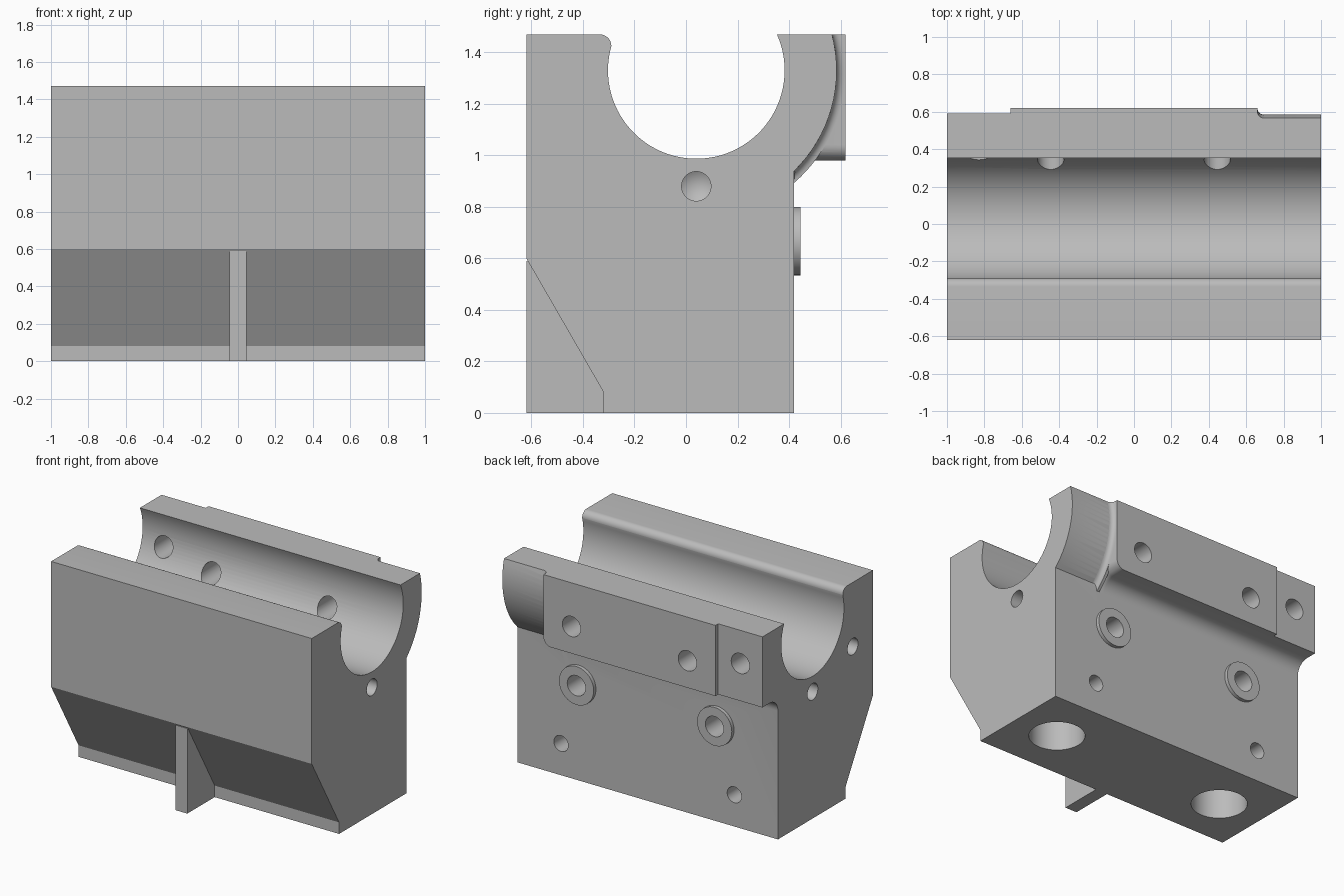
import bpy, bmesh, math
from mathutils import Vector

if "Cube" in bpy.data.objects:
    bpy.data.objects.remove(bpy.data.objects["Cube"], do_unlink=True)

steel = bpy.data.materials.new("plain grey")
steel.use_nodes = True
GREY = (0.5, 0.5, 0.5, 1)
steel.diffuse_color = GREY
steel.node_tree.nodes["Principled BSDF"].inputs["Base Color"].default_value = GREY

TOP, BACK = 1.47, 0.42            # top height, rear wall
AXIS_Y, AXIS_Z = 0.04, 1.33       # centre of the trough
BORE, LIP = 0.343, 0.545          # trough radius, outer lip radius


def finish(bm, name):
    bmesh.ops.recalc_face_normals(bm, faces=bm.faces)
    mesh = bpy.data.meshes.new(name)
    bm.to_mesh(mesh)
    bm.free()
    mesh.materials.append(steel)
    obj = bpy.data.objects.new(name, mesh)
    bpy.context.collection.objects.link(obj)
    return obj


def loft(name, rings, closed_ends=True):
    """Skin equal-length rings of points into a closed solid."""
    bm = bmesh.new()
    rows = [[bm.verts.new(p) for p in ring] for ring in rings]
    n = len(rows[0])
    for a, b in zip(rows, rows[1:]):
        for i in range(n):
            j = (i + 1) % n
            bm.faces.new((a[i], a[j], b[j], b[i]))
    bm.faces.new(rows[0])
    bm.faces.new(rows[-1])
    return finish(bm, name)


def extrude_x(name, profile, x0, x1):
    return loft(name, [[(x, y, z) for y, z in profile] for x in (x0, x1)])


def arc(cy, cz, r, a0, a1, n):
    angles = [math.radians(a0 + (a1 - a0) * i / n) for i in range(n + 1)]
    return [(cy + r * math.cos(a), cz + r * math.sin(a)) for a in angles]


def rod(name, start, end, r, tip=0.0, sides=48):
    """Cylinder from start to end, with an optional drill point at the end."""
    start, end = Vector(start), Vector(end)
    axis = end - start
    bm = bmesh.new()
    bmesh.ops.create_cone(bm, cap_ends=True, segments=sides, radius1=r,
                          radius2=r, depth=axis.length)
    if tip:
        cap = max(bm.faces, key=lambda f: f.calc_center_median().z)
        bmesh.ops.poke(bm, faces=[cap], offset=tip)
    turn = axis.to_track_quat('Z', 'Y').to_matrix()
    bmesh.ops.rotate(bm, verts=bm.verts, matrix=turn)
    bmesh.ops.translate(bm, verts=bm.verts, vec=(start + end) / 2)
    return finish(bm, name)


def box(name, x0, x1, y0, y1, z0, z1):
    return extrude_x(name, [(y0, z0), (y1, z0), (y1, z1), (y0, z1)], x0, x1)


def combine(target, tool, operation):
    mod = target.modifiers.new(operation, 'BOOLEAN')
    mod.operation, mod.solver, mod.object = operation, 'EXACT', tool
    bpy.context.view_layer.objects.active = target
    bpy.ops.object.modifier_apply(modifier=mod.name)
    bpy.data.objects.remove(tool, do_unlink=True)


# Main block: sloped front foot, round trough and curved rear lip
lip_low = -math.degrees(math.acos((BACK - AXIS_Y) / LIP))
lip_high = math.degrees(math.asin((TOP - AXIS_Z) / LIP))
bore_high = math.degrees(math.asin((TOP - AXIS_Z) / BORE))
profile = [(-0.62, 0.6), (-0.32, 0.08), (-0.32, 0), (BACK, 0)]
profile += arc(AXIS_Y, AXIS_Z, LIP, lip_low, lip_high, 16)
profile += arc(AXIS_Y, AXIS_Z, BORE, bore_high, -195.8, 56)
profile += arc(-0.335, 1.425, 0.045, 0, 90, 8)
profile += [(-0.62, TOP)]
block = extrude_x("bearing_block", profile, -1, 1)

# Rear mounting pad, flaring into the wall with a hollow fillet
FLARE, PAD_X, PAD_Z, ROUND = 0.09, 0.66, 0.98, 0.06


def pad_ring(y, e):
    corner = arc(PAD_X - ROUND, PAD_Z + ROUND, ROUND + e, -90, 0, 10)
    outline = [(-1.3, 1.6), (-1.3, PAD_Z - e)] + corner + [(PAD_X + e, 1.6)]
    return [(x, y, z) for x, z in outline]


rings = [pad_ring(0.40, FLARE)]
for i in range(11):
    a = math.pi / 2 * i / 10
    rings.append(pad_ring(BACK + FLARE * (1 - math.cos(a)), FLARE * (1 - math.sin(a))))
rings.append(pad_ring(0.62, 0))
combine(block, loft("mounting_pad", rings), 'UNION')

# Small hollow fillet between the pad end and the curved lip
F = 0.034
section = [(0.64, LIP - 0.03), (PAD_X + F, LIP - 0.03)]
section += arc(PAD_X + F, LIP + F, F, 270, 180, 6) + [(0.64, LIP + F)]
sweep = []
for i in range(25):
    a = math.radians(lip_low - 3 + (30 - lip_low) * i / 24)
    sweep.append([(x, AXIS_Y + r * math.cos(a), AXIS_Z + r * math.sin(a))
                  for x, r in section])
combine(block, loft("pad_end_fillet", sweep), 'UNION')

# Front rib under the slope
rib = [(-0.62, 0), (-0.25, 0), (-0.25, 0.59), (-0.62, 0.59)]
combine(block, extrude_x("front_rib", rib, -0.045, 0.045), 'UNION')

# Raised round bosses on the rear wall
for side in (-1, 1):
    x = side * 0.53
    boss = rod("rear_boss", (x, 0.38, 0.667), (x, 0.445, 0.667), 0.133)
    combine(block, boss, 'UNION')

# Trim the pad flush with the block and step its right end
trims = [("top_trim", -2, 2, 0.38, 1, TOP, 2),
         ("end_trim", -2, -1, -1, 1, -1, 2),
         ("step_trim", -2, -PAD_X, 0.59, 1, 0.5, 2)]
for trim in trims:
    combine(block, box(*trim), 'DIFFERENCE')

# Holes: start, end, radius, drill point
holes = [((-0.83, 0.8, 1.24), (-0.83, 0.2, 1.24), 0.07, 0),
         ((1.1, AXIS_Y, 0.88), (0.88, AXIS_Y, 0.88), 0.057, 0.035),
         ((-1.1, AXIS_Y, 0.88), (-0.88, AXIS_Y, 0.88), 0.057, 0.035),
         ((-1.1, -0.4, 1.025), (-0.8, -0.4, 1.025), 0.057, 0.035)]
for s in (-1, 1):
    holes += [((s * 0.445, 0.8, 1.167), (s * 0.445, 0.2, 1.167), 0.07, 0),
              ((s * 0.53, 0.6, 0.667), (s * 0.53, 0.1, 0.667), 0.07, 0.04),
              ((s * 0.67, -0.1 + 0.1 - 0.1, -0.1), (s * 0.67, 0, 0.5), 0, 0)]
    holes.pop()
    holes += [((s * 0.67, AXIS_Y, -0.1), (s * 0.67, AXIS_Y, 0.5), 0.178, 0.1),
              ((s * 0.665, 0.6, 0.22), (s * 0.665, AXIS_Y, 0.22), 0.055, 0)]
for start, end, r, tip in holes:
    combine(block, rod("hole", start, end, r, tip), 'DIFFERENCE')

# Smooth the curves, keep the corners crisp
bpy.ops.object.select_all(action='DESELECT')
block.select_set(True)
bpy.context.view_layer.objects.active = block
bpy.ops.object.shade_smooth_by_angle(angle=math.radians(25))
